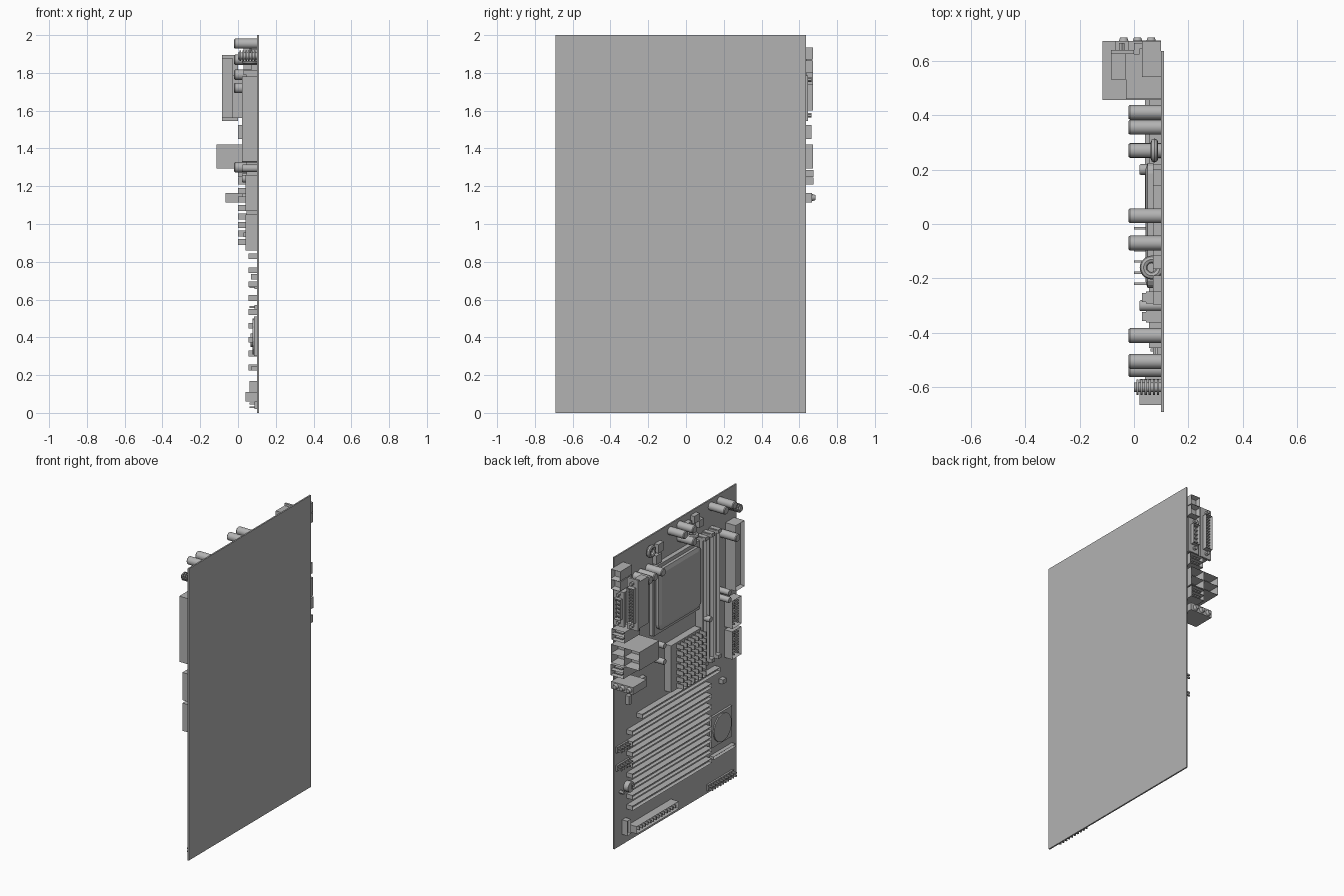
import bpy, bmesh, math
from mathutils import Vector, Matrix

if "Cube" in bpy.data.objects:
    bpy.data.objects.remove(bpy.data.objects["Cube"])

grey = bpy.data.materials.new("plain_grey")
grey.use_nodes = True
grey.diffuse_color = (0.45, 0.45, 0.45, 1)
grey.node_tree.nodes["Principled BSDF"].inputs["Base Color"].default_value = (0.45, 0.45, 0.45, 1)

FACE = 0.1                      # component side of the board
OUT = Vector((-1, 0, 0))        # away from the board
BACK = Vector((0, 1, 0))        # toward the port edge


class Part:
    """Collects primitives into one named object."""
    def __init__(self, name):
        self.name, self.bm = name, bmesh.new()

    def box(self, x, y, z, recess=None, rim=0.008, depth=0.02):
        size = [abs(a[1] - a[0]) for a in (x, y, z)]
        mid = [(a[0] + a[1]) / 2 for a in (x, y, z)]
        m = Matrix.Translation(mid) @ Matrix.Diagonal((*size, 1))
        verts = bmesh.ops.create_cube(self.bm, size=1, matrix=m)["verts"]
        if recess:
            self.bm.normal_update()
            faces = {f for v in verts for f in v.link_faces}
            face = max(faces, key=lambda f: f.normal.dot(recess))
            bmesh.ops.inset_region(self.bm, faces=[face], thickness=rim)
            bmesh.ops.translate(self.bm, verts=face.verts, vec=-recess * depth)
        return self

    def on_board(self, h, y, z, **kw):
        return self.box((FACE - h, FACE), y, z, **kw)

    def rod(self, start, direction, length, r, sides=16, r2=None):
        m = Matrix.Translation(Vector(start) + direction * length / 2)
        m = m @ direction.to_track_quat('Z', 'Y').to_matrix().to_4x4()
        bmesh.ops.create_cone(self.bm, cap_ends=True, segments=sides, radius1=r,
                              radius2=r if r2 is None else r2, depth=length, matrix=m)
        return self

    def done(self, smooth=False, bevel=0):
        mesh = bpy.data.meshes.new(self.name)
        self.bm.to_mesh(mesh)
        self.bm.free()
        mesh.materials.append(grey)
        ob = bpy.data.objects.new(self.name, mesh)
        bpy.context.collection.objects.link(ob)
        if bevel:
            b = ob.modifiers.new("bevel", 'BEVEL')
            b.width, b.segments = bevel, 1
        if smooth:
            bpy.ops.object.select_all(action='DESELECT')
            ob.select_set(True)
            bpy.context.view_layer.objects.active = ob
            bpy.ops.object.shade_smooth_by_angle()
        return ob


Part("board").box((FACE, 0.11), (-0.69, 0.635), (0, 2)).done()

# Processor socket, chip and lever
Part("processor_socket").on_board(0.03, (-0.25, 0.25), (1.32, 1.79)).done()
cpu = Part("processor")
cpu.on_board(0.05, (-0.235, 0.225), (1.35, 1.765))
corners = [e for e in cpu.bm.edges if abs(e.verts[0].co.x - e.verts[1].co.x) > 0.01]
bmesh.ops.bevel(cpu.bm, geom=corners, offset=0.04, segments=4, profile=0.5, affect='EDGES')
top = max(cpu.bm.faces, key=lambda f: -f.calc_center_median().x)
bmesh.ops.inset_region(cpu.bm, faces=[top], thickness=0.025)
bmesh.ops.translate(cpu.bm, verts=top.verts, vec=OUT * 0.008)
cpu.done()
Part("socket_lever").rod((0.06, 0.265, 1.33), Vector((0, 0, 1)), 0.44, 0.007, 8).done(True)

# Memory slots with end latches
mem = Part("memory_slots")
for y in (-0.27, -0.34, -0.41):
    mem.on_board(0.055, (y - 0.022, y + 0.022), (0.93, 1.81), recess=OUT, rim=0.014)
    for z in (0.93, 1.79):
        mem.on_board(0.07, (y - 0.017, y + 0.017), (z, z + 0.025))
mem.done()

# Power connector and drive connectors along the front edge
Part("power_connector").on_board(0.08, (-0.665, -0.57), (1.33, 1.78), recess=OUT, depth=0.03).done()
drive = Part("drive_connectors")
for z0 in (0.86, 1.07):
    drive.on_board(0.06, (-0.66, -0.56), (z0, z0 + 0.19), recess=OUT, rim=0.012, depth=0.045)
    for i in range(9):
        for y in (-0.63, -0.59):
            z = z0 + 0.023 + i * 0.018
            drive.on_board(0.055, (y - 0.005, y + 0.005), (z - 0.004, z + 0.004))
drive.done()

# Chipset heat sink: thin fins cut into short lengths
sink = Part("heat_sink").on_board(0.05, (-0.235, 0.09), (0.88, 1.2))
for i in range(7):
    for j in range(7):
        y, z = 0.025 - i * 0.0408, 0.905 + j * 0.045
        sink.box((0, 0.06), (y - 0.004, y + 0.004), (z - 0.015, z + 0.015))
sink.done()

# Expansion slots
slots = Part("expansion_slots")
slots.on_board(0.045, (-0.455, 0.395), (0.815, 0.845), recess=OUT)
for i in range(8):
    z = 0.755 - i * 0.0735
    slots.on_board(0.045, (-0.36, 0.5), (z - 0.015, z + 0.015), recess=OUT)
slots.done()
Part("slot_latch").on_board(0.03, (-0.22, -0.1), (0.86, 0.872)).done()

# Lower edge connectors and pin headers
ribbon = Part("ribbon_connector")
ribbon.on_board(0.06, (0.02, 0.475), (0.06, 0.11), recess=OUT, depth=0.045)
for i in range(14):
    y = 0.05 + i * 0.03
    ribbon.on_board(0.058, (y - 0.004, y + 0.004), (0.075, 0.095))
ribbon.done()
Part("small_connector").on_board(0.04, (0.51, 0.55), (0.07, 0.17), recess=OUT).done()
pins = Part("pin_headers")
for y0, z0, n in ((-0.645, 0.02, 10), (0.48, 0.655, 5), (0.48, 0.53, 5)):
    pins.on_board(0.012, (y0, y0 + n * 0.028), (z0, z0 + 0.04))
    for i in range(n):
        for z in (z0 + 0.01, z0 + 0.03):
            y = y0 + 0.014 + i * 0.028
            pins.on_board(0.04, (y - 0.005, y + 0.005), (z - 0.005, z + 0.005))
pins.done()
Part("edge_header").on_board(0.03, (-0.64, -0.4), (0.225, 0.245), recess=OUT, rim=0.005).done()

# Flat controller chips
chip = Part("controller_chip").on_board(0.015, (-0.62, -0.4), (0.3, 0.51))
chip.rod((0.085, -0.51, 0.405), OUT, 0.008, 0.095, 24)
chip.done()
small = Part("small_chips")
for y, z, w, t in ((0.5, 0.98, 0.015, 0.03), (-0.52, 0.72, 0.02, 0.015), (-0.22, 1.95, 0.03, 0.025),
                   (-0.14, 1.93, 0.025, 0.025), (0.17, 1.9, 0.03, 0.03), (0.19, 1.83, 0.03, 0.03),
                   (-0.27, 1.9, 0.025, 0.025), (0.36, 1.05, 0.03, 0.03)):
    small.on_board(0.03, (y - w, y + w), (z - t, z + t))
small.done()

# Capacitors: board position, height and radius
caps = Part("capacitors")
tall, short = (0.12, 0.027), (0.08, 0.02)
for y, z, (h, r) in ((-0.41, 1.955, tall), (-0.505, 1.955, tall), (0.03, 1.955, tall),
                     (-0.07, 1.955, tall), (-0.07, 1.87, tall), (0.27, 1.79, tall),
                     (0.355, 1.79, tall), (0.41, 1.79, tall), (0.355, 1.3, tall),
                     (0.2, 1.25, short), (0.2, 1.14, short), (-0.3, 1.24, short),
                     (-0.505, 1.345, short), (-0.505, 1.295, short), (-0.535, 1.72, tall)):
    caps.rod((FACE, y, z), OUT, h - 0.005, r)
    caps.rod((FACE - h + 0.005, y, z), OUT, 0.005, r, r2=r * 0.85)
caps.done(True)
cell = Part("battery").rod((FACE, 0.5, 0.385), OUT, 0.035, 0.035, 20)
cell.rod((FACE, 0.57, 0.37), OUT, 0.03, 0.012, 12).done(True)

# Coils: a ribbed one and two ring ones
coil = Part("ribbed_coil").rod((FACE, -0.6, 1.89), OUT, 0.1, 0.018)
for i in range(6):
    coil.rod((FACE - 0.008 - i * 0.015, -0.6, 1.89), OUT, 0.008, 0.028)
coil.done(True)
for name, loc, rot in (("ring_coil_flat", (0.075, 0.27, 1.91), (0, math.pi / 2, 0)),
                       ("ring_coil_upright", (0.065, -0.16, 1.86), (0, 0, 0))):
    bpy.ops.mesh.primitive_torus_add(location=loc, rotation=rot, major_radius=0.03,
                                     minor_radius=0.014, major_segments=20, minor_segments=8)
    ring = bpy.context.object
    ring.name = name
    ring.data.materials.append(grey)
    bpy.ops.object.shade_smooth_by_angle()

# Round keyboard and mouse ports
round_ports = Part("round_ports")
for z in (1.8, 1.87):
    round_ports.on_board(0.07, (0.54, 0.672), (z, z + 0.065), recess=BACK, rim=0.014, depth=0.03)
round_ports.done()

# Stacked D-shaped ports: body, flanges, shells and pins
Part("d_port_body").on_board(0.13, (0.46, 0.625), (1.56, 1.785)).done()
d = Part("d_ports")
d.box((-0.085, 0), (0.625, 0.64), (1.545, 1.895))
d.box((-0.085, -0.03), (0.53, 0.625), (1.56, 1.88))
d.box((0.02, FACE), (0.625, 0.645), (1.545, 1.785))
for x, z0, z1, n in ((-0.045, 1.6, 1.84, 12), (0.055, 1.6, 1.74, 5)):
    d.box((x - 0.025, x + 0.025), (0.635, 0.672), (z0, z1), recess=BACK, rim=0.006, depth=0.028)
    for i in range(n):
        z = z0 + (i + 0.5) * (z1 - z0) / n
        for dx in (-0.009, 0.009):
            d.rod((x + dx, 0.64, z), BACK, 0.025, 0.004, 6)
    for z in (z0 - 0.025, z1 + 0.025):
        d.rod((x, 0.635, z), BACK, 0.03, 0.012, 6)
d.done()

# Serial bus ports and tall network port
bus = Part("bus_ports")
for z0, z1, y1 in ((1.45, 1.525, 0.665), (1.21, 1.285, 0.675)):
    zm = (z0 + z1) / 2
    for a, b in ((z0, zm), (zm, z1)):
        bus.on_board(0.1, (0.5, y1), (a, b), recess=BACK, rim=0.006, depth=0.05)
        bus.box((0.02, 0.08), (0.6, y1 - 0.008), ((a + b) / 2 - 0.004, (a + b) / 2 + 0.004))
bus.done()
net = Part("network_port")
for x0, x1 in ((-0.115, 0), (0, FACE)):
    for z0, z1 in ((1.295, 1.3575), (1.3575, 1.42)):
        net.box((x0, x1), (0.455, 0.672), (z0, z1), recess=BACK, rim=0.01, depth=0.07)
net.done()

# Audio block with three jacks
audio = Part("audio_jacks").box((-0.065, FACE), (0.52, 0.668), (1.115, 1.165))
for x in (-0.038, 0.013, 0.063):
    audio.rod((x, 0.668, 1.14), BACK, 0.018, 0.019, 16, r2=0.013)
audio.done(True)
